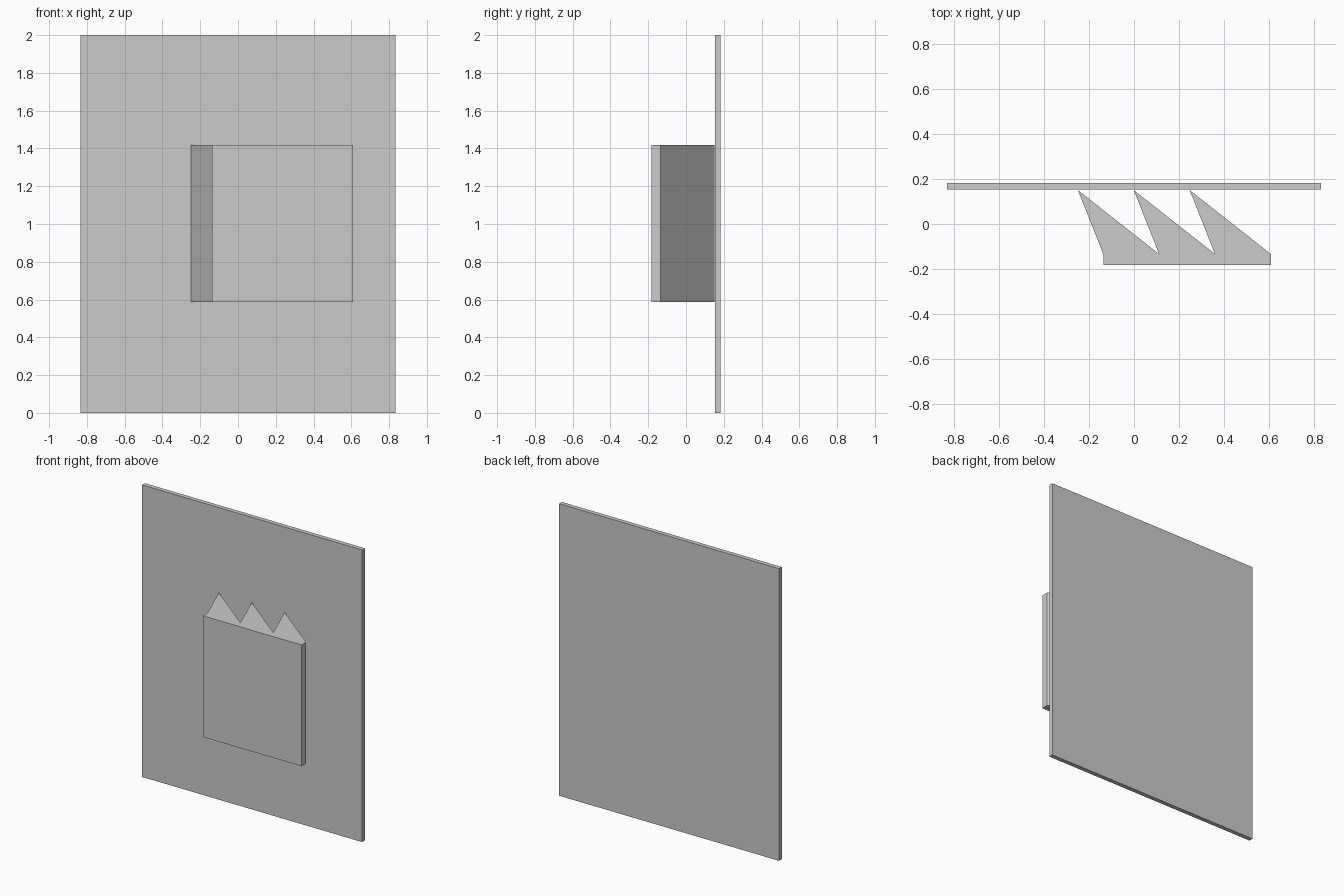
import bpy, bmesh

if "Cube" in bpy.data.objects:
    bpy.data.objects.remove(bpy.data.objects["Cube"])


def extrude_profile(name, points, z0, z1):
    """Extrude a closed XY outline from z0 up to z1."""
    bm = bmesh.new()
    face = bm.faces.new([bm.verts.new((x, y, z0)) for x, y in points])
    result = bmesh.ops.extrude_face_region(bm, geom=[face])
    top = [v for v in result["geom"] if isinstance(v, bmesh.types.BMVert)]
    bmesh.ops.translate(bm, verts=top, vec=(0, 0, z1 - z0))
    bmesh.ops.recalc_face_normals(bm, faces=bm.faces)
    mesh = bpy.data.meshes.new(name)
    bm.to_mesh(mesh)
    bm.free()
    obj = bpy.data.objects.new(name, mesh)
    bpy.context.collection.objects.link(obj)
    return obj


# Tall thin back panel
W = 0.833
extrude_profile("back_panel", [(-W, 0.153), (W, 0.153), (W, 0.183), (-W, 0.183)], 0, 2)

# Front block: flat face with three slanted saw teeth pointing at the panel
PITCH, TIP_Y, ROOT_Y, FRONT_Y = 0.249, 0.151, -0.134, -0.183
LEFT = -0.137
outline = [(LEFT + 3 * PITCH, FRONT_Y), (LEFT, FRONT_Y), (LEFT, ROOT_Y)]
for i in range(3):
    outline += [(-0.25 + i * PITCH, TIP_Y), (LEFT + (i + 1) * PITCH, ROOT_Y)]
extrude_profile("toothed_block", outline, 0.588, 1.418)
